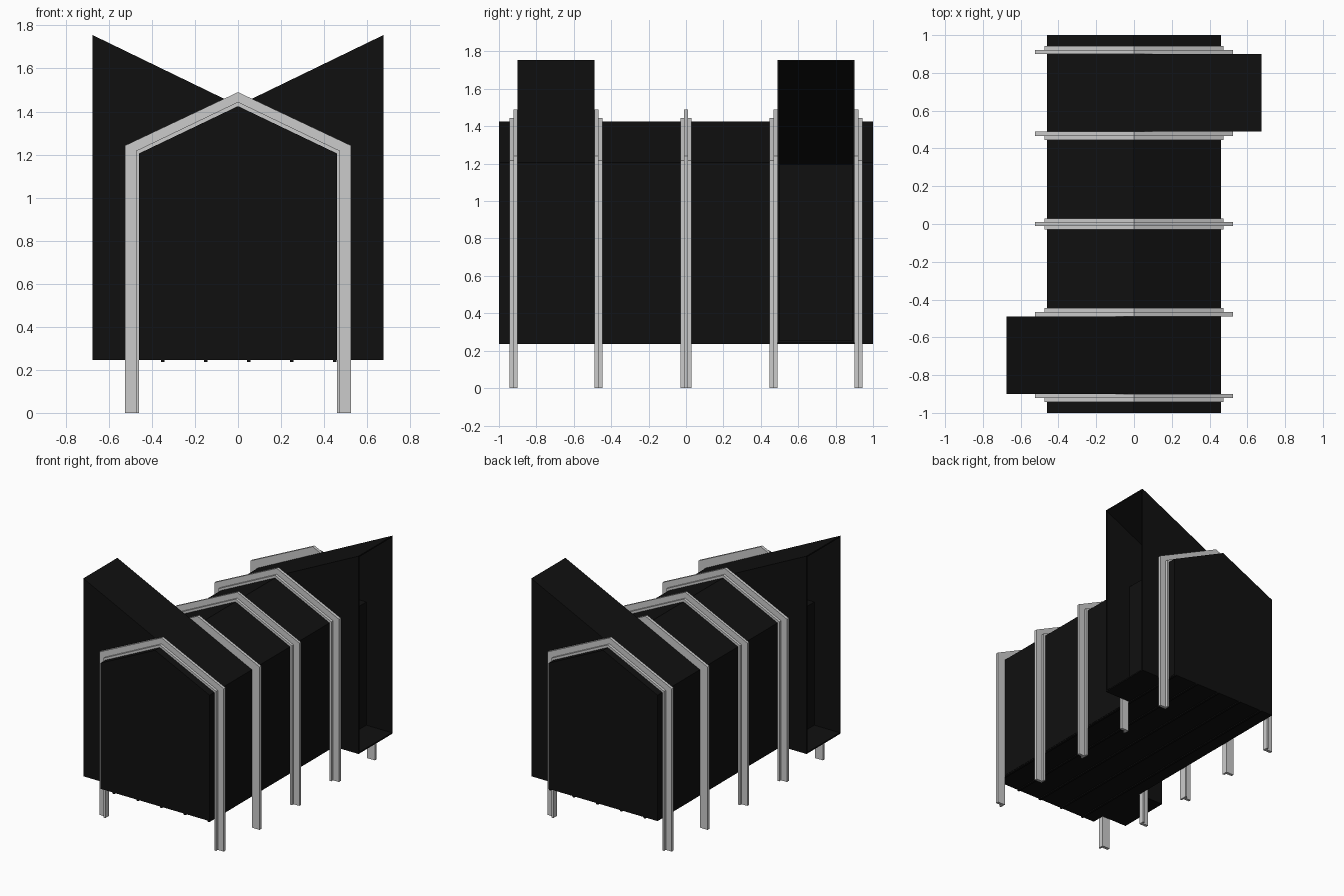
import bpy, bmesh

if "Cube" in bpy.data.objects:
    bpy.data.objects.remove(bpy.data.objects["Cube"])

black = bpy.data.materials.new("black_cladding")
black.diffuse_color = (0.005, 0.005, 0.005, 1)
black.use_nodes = True
black.node_tree.nodes["Principled BSDF"].inputs["Base Color"].default_value = black.diffuse_color

W, ZB, ZE, ZR = 0.46, 0.245, 1.205, 1.425   # wall x, floor, eave, ridge
WX, WZ, T = 0.675, 1.755, 0.01              # wing reach, wing top, shell thickness


def add_prism(bm, profile, y0, y1):
    """Extrude an (x, z) outline from y0 to y1."""
    verts = [bm.verts.new((x, y0, z)) for x, z in profile]
    face = bm.faces.new(verts)
    ext = bmesh.ops.extrude_face_region(bm, geom=[face])
    moved = [g for g in ext["geom"] if isinstance(g, bmesh.types.BMVert)]
    bmesh.ops.translate(bm, verts=moved, vec=(0, y1 - y0, 0))


def make(name, prisms, mat=None):
    bm = bmesh.new()
    for p in prisms:
        add_prism(bm, *p)
    bmesh.ops.recalc_face_normals(bm, faces=bm.faces[:])
    me = bpy.data.meshes.new(name)
    bm.to_mesh(me)
    bm.free()
    ob = bpy.data.objects.new(name, me)
    bpy.context.collection.objects.link(ob)
    if mat:
        me.materials.append(mat)
    return ob


# Gabled body segments between the wing bays
house = [(-W, ZB), (W, ZB), (W, ZE), (0, ZR), (-W, ZE)]
for name, y0, y1 in (("front_end_body", -1, -0.9),
                     ("middle_body", -0.49, 0.49),
                     ("back_end_body", 0.9, 1)):
    make(name, [(house, y0, y1)], black)

# Wing bays: roof slope runs on past the ridge, outer end is open
side = [(-W, ZB), (WX, ZB), (WX, WZ), (-W, ZE)]
shell = [(-W, ZB), (WX, ZB), (WX, ZB + T), (W, ZB + T), (W, ZE - T),
         (-W + 0.01, ZE - T), (WX, WZ - T), (WX, WZ), (-W, ZE)]
for name, s in (("right_wing", 1), ("left_wing", -1)):
    def turn(profile):
        return [(s * x, z) for x, z in profile]
    make(name, [(turn(shell), s * (0.49 + T), s * (0.9 - T)),
                (turn(side), s * 0.49, s * (0.49 + T)),
                (turn(side), s * (0.9 - T), s * 0.9)], black)

# Floor joists under the body
for i in range(5):
    x = -0.35 + 0.2 * i
    make(f"floor_joist_{i + 1}",
         [([(x - 0.008, 0.236), (x + 0.008, 0.236), (x + 0.008, ZB), (x - 0.008, ZB)], -1, 1)],
         black)


# Portal frames: wide inner flange with a narrow outer web
def band(outer, inner):
    (xo, eo, ro), (xi, ei, ri) = outer, inner
    return [(-xo, 0), (-xo, eo), (0, ro), (xo, eo), (xo, 0),
            (xi, 0), (xi, ei), (0, ri), (-xi, ei), (-xi, 0)]


flange = band((0.475, 1.217, 1.445), (W, ZE, 1.422))
web = band((0.525, 1.242, 1.49), (0.475, 1.217, 1.445))
frames = [(0.9, 0.943, 0.9, 0.922), (0.446, 0.489, 0.467, 0.489)]
frames += [tuple(-v for v in f) for f in frames] + [(-0.03, 0.03, -0.01, 0.01)]
for i, (f0, f1, w0, w1) in enumerate(frames):
    make(f"portal_frame_{i + 1}", [(flange, f0, f1), (web, w0, w1)])
